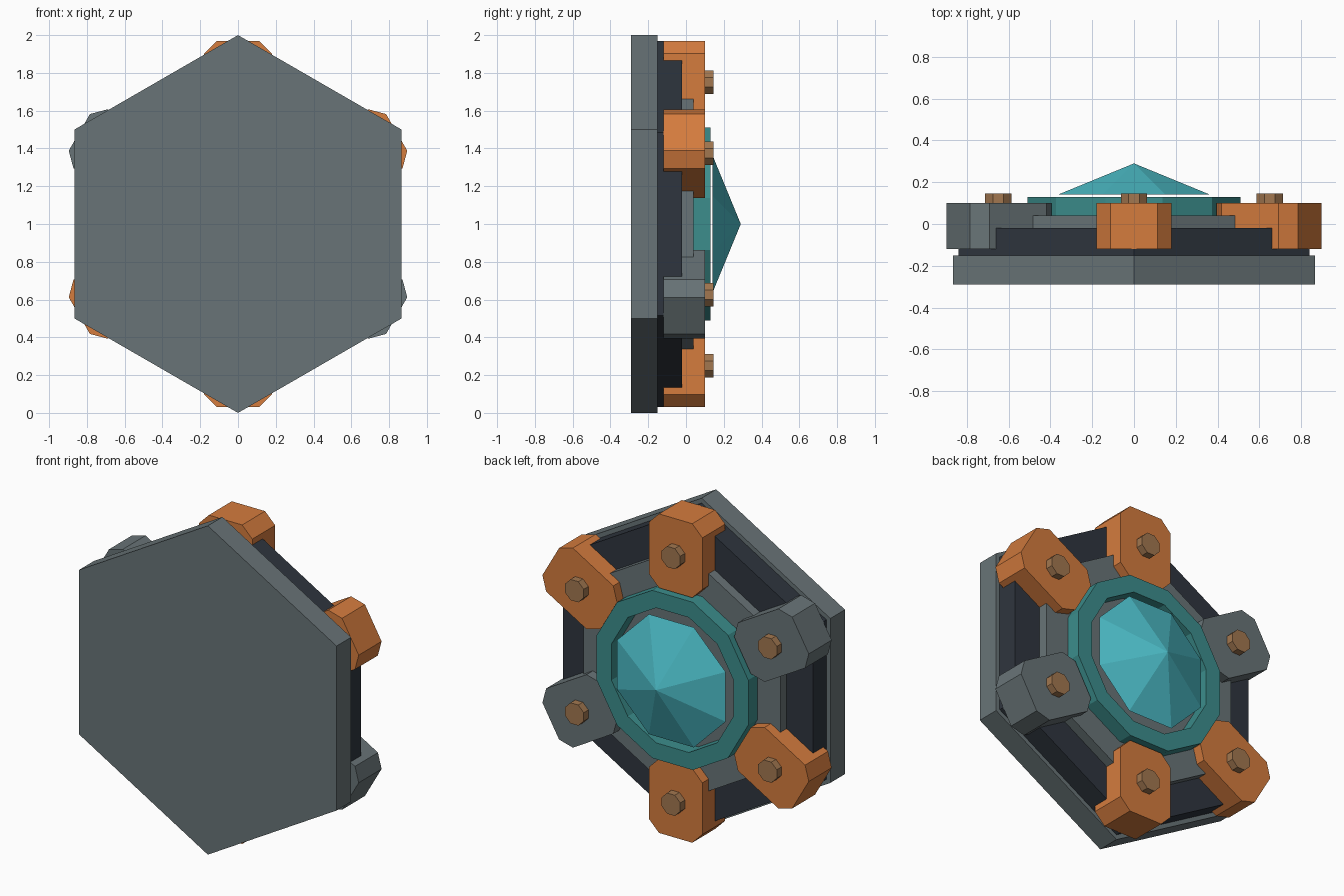
import bpy, bmesh, math

cube = bpy.data.objects.get("Cube")
if cube:
    bpy.data.objects.remove(cube, do_unlink=True)


def material(name, r, g, b):
    m = bpy.data.materials.new(name)
    m.use_nodes = True
    m.diffuse_color = (r, g, b, 1)
    m.node_tree.nodes["Principled BSDF"].inputs["Base Color"].default_value = (r, g, b, 1)
    return m


GREY = material("steel grey", 0.14, 0.175, 0.185)
DARK = material("dark slate", 0.028, 0.036, 0.049)
ORANGE = material("burnt orange", 0.66, 0.20, 0.048)
TEAL = material("deep teal", 0.045, 0.27, 0.265)
CRYSTAL = material("bright cyan", 0.075, 0.52, 0.59)
BRONZE = material("bronze", 0.36, 0.185, 0.08)


def finish(name, bm, mat):
    bmesh.ops.remove_doubles(bm, verts=bm.verts, dist=0.0001)
    bmesh.ops.recalc_face_normals(bm, faces=bm.faces)
    mesh = bpy.data.meshes.new(name)
    bm.to_mesh(mesh)
    bm.free()
    mesh.materials.append(mat)
    obj = bpy.data.objects.new(name, mesh)
    bpy.context.collection.objects.link(obj)
    return obj


def turned(name, mat, sides, phase, loop, cx=0.0, cz=1.0):
    """Sweep a closed (radius, y) loop round the y axis in flat facets."""
    bm = bmesh.new()
    rows = []
    for i in range(sides):
        a = math.radians(phase) + math.tau * i / sides
        rows.append([bm.verts.new((cx + r * math.cos(a), y, cz + r * math.sin(a)))
                     for r, y in loop])
    n = len(loop)
    for i in range(sides):
        here, nxt = rows[i], rows[(i + 1) % sides]
        for j in range(n):
            k = (j + 1) % n
            if loop[j][0] or loop[k][0]:   # skip the axis itself
                bm.faces.new((here[j], here[k], nxt[k], nxt[j]))
    bmesh.ops.remove_doubles(bm, verts=bm.verts, dist=0.0001)
    bmesh.ops.recalc_face_normals(bm, faces=bm.faces)
    bmesh.ops.dissolve_limit(bm, angle_limit=0.01, verts=bm.verts, edges=bm.edges)
    return finish(name, bm, mat)


def disc(name, mat, sides, phase, radius, y0, y1, cx=0.0, cz=1.0):
    return turned(name, mat, sides, phase,
                  [(0, y0), (radius, y0), (radius, y1), (0, y1)], cx, cz)


def clamp_block(name, mat, angle):
    """Chamfered block lying along a spoke."""
    inner, outer, half, cut = 0.52, 0.97, 0.18, 0.068
    side = [(inner, half - cut), (inner + cut, half), (outer - cut, half), (outer, half - cut)]
    outline = side + [(r, -t) for r, t in reversed(side)]
    c, s = math.cos(angle), math.sin(angle)
    bm = bmesh.new()
    face = bm.faces.new([bm.verts.new((r * c - t * s, -0.12, 1 + r * s + t * c))
                         for r, t in outline])
    ext = bmesh.ops.extrude_face_region(bm, geom=[face], use_keep_orig=True)
    moved = [g for g in ext["geom"] if isinstance(g, bmesh.types.BMVert)]
    bmesh.ops.translate(bm, verts=moved, vec=(0, 0.22, 0))
    return finish(name, bm, mat)


# Stacked hexagonal plates
disc("base_plate", GREY, 6, 30, 1.0, -0.29, -0.15)
disc("dark_plate", DARK, 6, 30, 0.97, -0.15, -0.02)
disc("raised_plate", GREY, 6, 30, 0.765, -0.02, 0.04)

# Ring and faceted crystal
turned("crystal_ring", TEAL, 12, 15,
       [(0.528, 0.04), (0.528, 0.13), (0.425, 0.13), (0.425, 0.04)])
turned("crystal", CRYSTAL, 8, 22.5, [(0, 0.14), (0.395, 0.14), (0, 0.29)])

# Corner clamps with bolts
for i in range(6):
    angle = math.radians(30 + 60 * i)
    mat = GREY if i % 3 == 2 else ORANGE
    clamp_block(f"clamp_block_{i + 1}", mat, angle)
    disc(f"bolt_{i + 1}", BRONZE, 8, 22.5, 0.068, 0.1, 0.145,
         0.75 * math.cos(angle), 1 + 0.75 * math.sin(angle))
